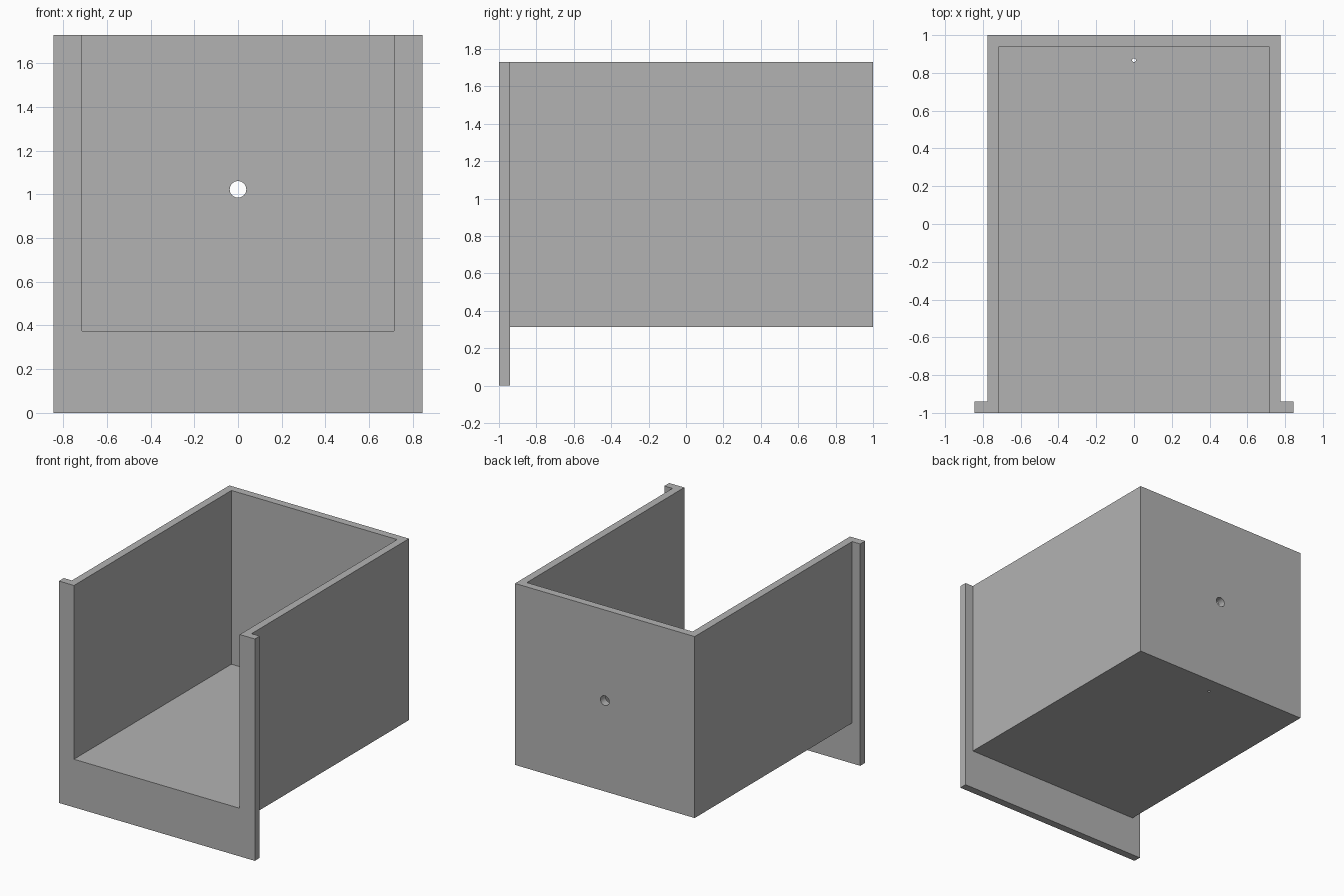
import bpy
from math import pi

cube = bpy.data.objects.get("Cube")
if cube:
    bpy.data.objects.remove(cube, do_unlink=True)

grey = bpy.data.materials.new("plain grey")
grey.use_nodes = True
colour = (0.45, 0.45, 0.45, 1)
grey.diffuse_color = colour
grey.node_tree.nodes["Principled BSDF"].inputs["Base Color"].default_value = colour


def box(name, low, high):
    """Box between two opposite corners."""
    bpy.ops.mesh.primitive_cube_add(size=1)
    ob = bpy.context.object
    ob.name = name
    ob.location = [(a + b) / 2 for a, b in zip(low, high)]
    ob.scale = [b - a for a, b in zip(low, high)]
    bpy.ops.object.transform_apply(location=True, scale=True)
    ob.data.materials.append(grey)
    return ob


def drill(name, radius, depth, place, turn=(0, 0, 0), sides=32):
    """Round cutter for a hole."""
    bpy.ops.mesh.primitive_cylinder_add(
        vertices=sides, radius=radius, depth=depth, location=place, rotation=turn)
    ob = bpy.context.object
    ob.name = name
    ob.data.materials.append(grey)
    return ob


def combine(target, tool, operation):
    """Apply a boolean and discard its tool."""
    tool.hide_render = True
    mod = target.modifiers.new(tool.name, "BOOLEAN")
    mod.operation = operation
    mod.solver = "EXACT"
    mod.object = tool
    bpy.context.view_layer.objects.active = target
    bpy.ops.object.modifier_apply(modifier=mod.name)
    bpy.data.objects.remove(tool, do_unlink=True)


WALL = 0.06
HALF, BASE, TOP = 0.775, 0.315, 1.73

# Outer tray and wider front plate, joined into one solid
tray = box("open_tray", (-HALF, -1, BASE), (HALF, 1, TOP))
plate = box("front_plate", (-0.845, -1, 0), (0.845, -1 + WALL, TOP))
combine(tray, plate, "UNION")

# Cavity open at the front and the top
inner = HALF - WALL
cavity = box("cavity_cutter", (-inner, -1.2, BASE + WALL), (inner, 1 - WALL, TOP + 0.2))
combine(tray, cavity, "DIFFERENCE")

# Cable hole in the back wall and pin hole in the floor
combine(tray, drill("back_hole_cutter", 0.038, 0.3, (0, 1, 1.023), (pi / 2, 0, 0)), "DIFFERENCE")
combine(tray, drill("floor_hole_cutter", 0.01, 0.3, (0, 0.867, BASE), sides=16), "DIFFERENCE")

# Smooth hole walls, crisp edges elsewhere
bpy.ops.object.select_all(action="DESELECT")
tray.select_set(True)
bpy.context.view_layer.objects.active = tray
bpy.ops.object.shade_smooth_by_angle()
